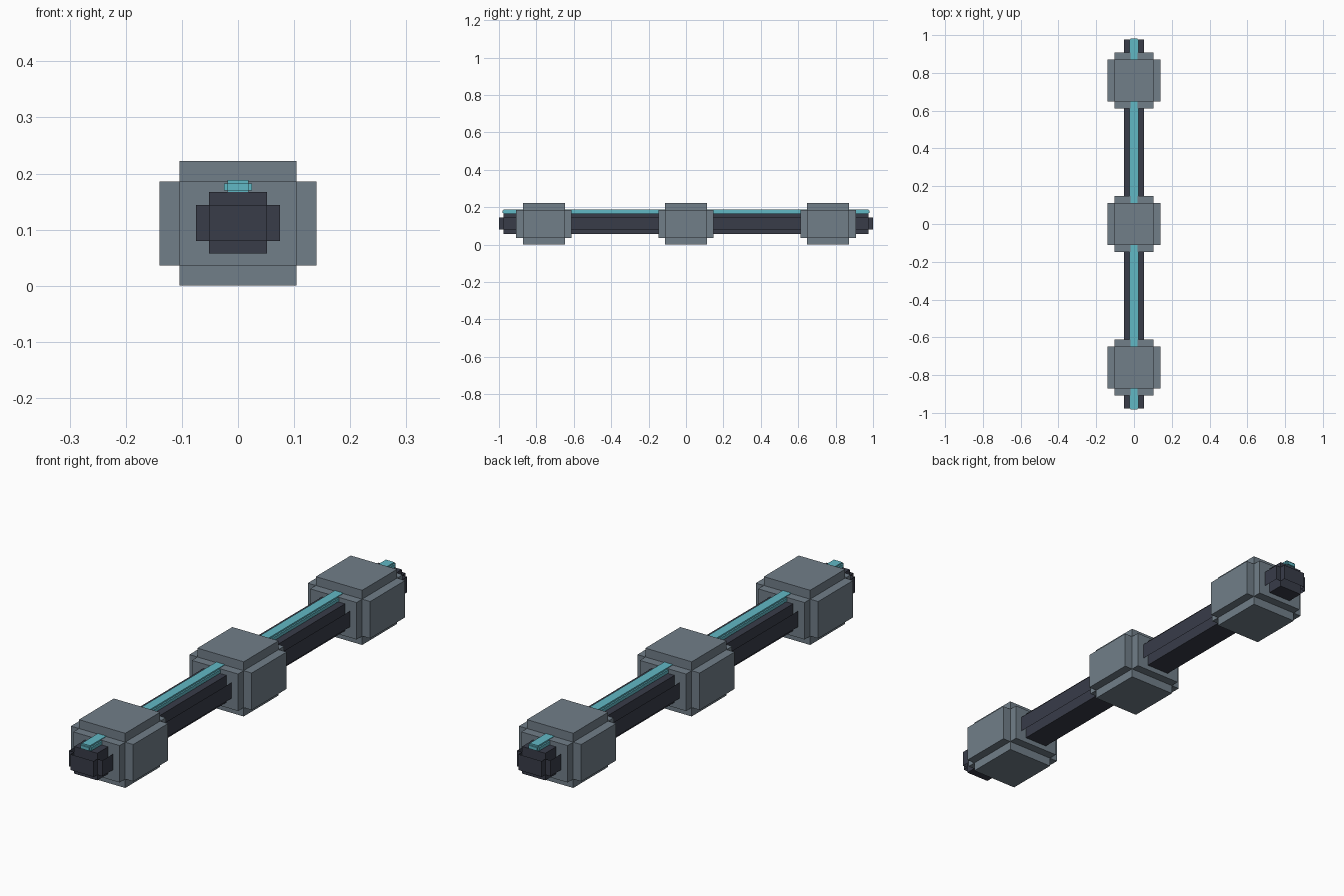
import bpy, bmesh
from mathutils import Matrix, Vector

cube = bpy.data.objects.get("Cube")
if cube:
    bpy.data.objects.remove(cube, do_unlink=True)


def material(name, rgb):
    m = bpy.data.materials.new(name)
    m.use_nodes = True
    m.diffuse_color = (*rgb, 1)
    m.node_tree.nodes["Principled BSDF"].inputs["Base Color"].default_value = (*rgb, 1)
    return m


GREY = material("slate grey", (0.165, 0.21, 0.25))
DARK = material("dark blue grey", (0.04, 0.045, 0.066))
TEAL = material("teal", (0.12, 0.48, 0.56))


def stepped_block(name, center, half, step, mat, open_ledges=False):
    """Block with notched edges: three crossed boxes, each full size along one axis."""
    bm = bmesh.new()
    for axis in range(3):
        size = Vector([2 * (h if i == axis else h - step) for i, h in enumerate(half)])
        verts = bmesh.ops.create_cube(bm, size=1, matrix=Matrix.Diagonal((*size, 1)))["verts"]
        # Leave the horizontal ledges open where wanted
        if open_ledges and axis < 2:
            faces = {f for v in verts for f in v.link_faces}
            for f in faces:
                f.normal_update()
            flat = [f for f in faces if abs(f.normal.z) > 0.9]
            bmesh.ops.delete(bm, geom=flat, context="FACES_ONLY")
    mesh = bpy.data.meshes.new(name)
    bm.to_mesh(mesh)
    bm.free()
    mesh.materials.append(mat)
    obj = bpy.data.objects.new(name, mesh)
    obj.location = center
    bpy.context.collection.objects.link(obj)
    return obj


# Long central rail
stepped_block("rail", (0, 0, 0.112), (0.075, 1.0, 0.055), 0.023, DARK, open_ledges=True)

# Bright strip along the top of the rail
stepped_block("top_strip", (0, 0, 0.176), (0.025, 0.982, 0.0125), 0.006, TEAL)

# Three clamps around the rail
for label, y in (("front", -0.76), ("middle", 0), ("rear", 0.76)):
    stepped_block(label + "_clamp", (0, y, 0.111), (0.14, 0.148, 0.111), 0.036, GREY)
